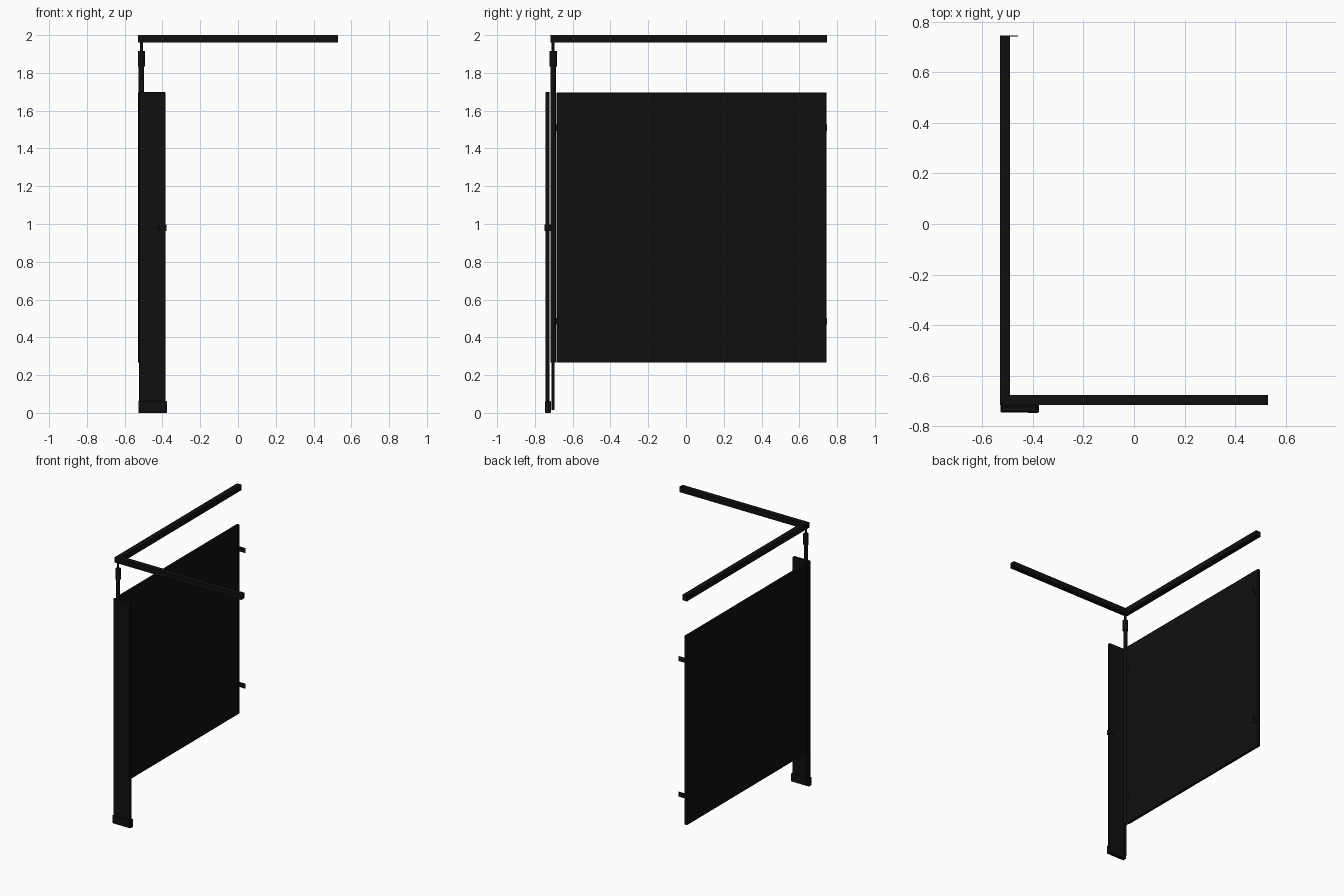
import bpy, bmesh

if "Cube" in bpy.data.objects:
    bpy.data.objects.remove(bpy.data.objects["Cube"])

black = bpy.data.materials.new("black_finish")
black.diffuse_color = (0.005, 0.005, 0.005, 1)
black.use_nodes = True
black.node_tree.nodes["Principled BSDF"].inputs["Base Color"].default_value = black.diffuse_color


def finish(name, bm):
    me = bpy.data.meshes.new(name)
    bm.to_mesh(me)
    bm.free()
    ob = bpy.data.objects.new(name, me)
    bpy.context.collection.objects.link(ob)
    me.materials.append(black)
    return ob


def box(name, x, y, z, bevel=0.0):
    bm = bmesh.new()
    bmesh.ops.create_cube(bm, size=1)
    for v in bm.verts:
        for i, (lo, hi) in enumerate((x, y, z)):
            v.co[i] = lo + (v.co[i] + 0.5) * (hi - lo)
    if bevel:
        bmesh.ops.bevel(bm, geom=bm.edges[:], offset=bevel, segments=1, affect='EDGES')
    return finish(name, bm)


def rod(name, x, y, z0, z1, r):
    bm = bmesh.new()
    bmesh.ops.create_cone(bm, cap_ends=True, segments=24, radius1=r, radius2=r, depth=z1 - z0)
    bmesh.ops.translate(bm, verts=bm.verts, vec=(x, y, (z0 + z1) / 2))
    for f in bm.faces:
        f.smooth = len(f.verts) == 4
    for e in bm.edges:
        e.smooth = all(f.smooth for f in e.link_faces)
    return finish(name, bm)


# L-shaped overhead rail, mitred at the corner
bm = bmesh.new()
outline = [(-0.53, -0.717), (0.53, -0.717), (0.53, -0.678),
           (-0.491, -0.678), (-0.491, 0.746), (-0.53, 0.746)]
face = bm.faces.new([bm.verts.new((x, y, 1.96)) for x, y in outline])
ext = bmesh.ops.extrude_face_region(bm, geom=[face])
bmesh.ops.translate(bm, vec=(0, 0, 0.04),
                    verts=[g for g in ext["geom"] if isinstance(g, bmesh.types.BMVert)])
bmesh.ops.recalc_face_normals(bm, faces=bm.faces)
finish("overhead_rail", bm)

# Side panel and front pilaster with its floor shoe
box("side_panel", (-0.529, -0.508), (-0.685, 0.744), (0.266, 1.696), 0.002)
box("pilaster", (-0.524, -0.385), (-0.743, -0.722), (0.01, 1.698), 0.002)
box("pilaster_shoe", (-0.528, -0.377), (-0.746, -0.716), (0.0, 0.062), 0.002)

# Corner post: inner rod, outer sleeve and top collar
px, py = -0.511, -0.703
rod("post_rod", px, py, 0.015, 1.965, 0.008)
rod("post_sleeve", px, py, 0.266, 1.84, 0.0145)
rod("post_collar", px, py, 1.835, 1.915, 0.019)

# Latch keeper on the free edge of the pilaster
box("latch_keeper", (-0.42, -0.379), (-0.748, -0.717), (0.963, 0.998), 0.001)

# Upper and lower brackets: angle brackets at the wall, tabs at the post
for label, z in (("upper", 1.51), ("lower", 0.485)):
    zr = (z - 0.018, z + 0.018)
    box(label + "_wall_flange", (-0.509, -0.46), (0.743, 0.747), zr)
    box(label + "_wall_leaf", (-0.509, -0.504), (0.69, 0.745), zr)
    box(label + "_post_tab", (-0.509, -0.504), (-0.703, -0.65), zr)
